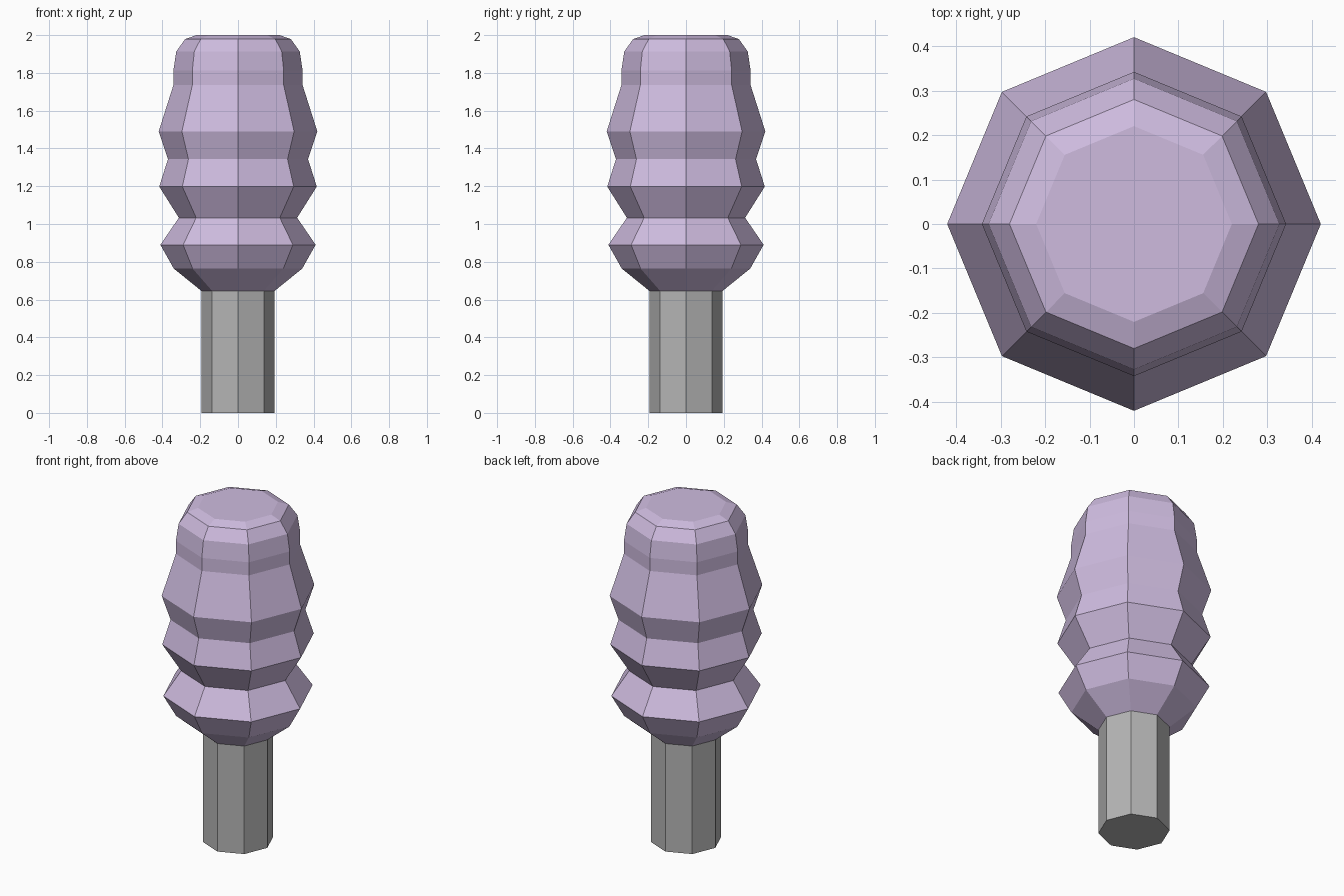
import bpy, bmesh, math

if "Cube" in bpy.data.objects:
    bpy.data.objects.remove(bpy.data.objects["Cube"])

SIDES = 8


def material(name, rgb):
    m = bpy.data.materials.new(name)
    m.diffuse_color = (*rgb, 1)
    m.use_nodes = True
    m.node_tree.nodes["Principled BSDF"].inputs["Base Color"].default_value = m.diffuse_color
    return m


def lathe(name, profile, mat):
    """Closed, flat-shaded eight-sided solid from (radius, height) points."""
    bm = bmesh.new()
    rings = [[bm.verts.new((r * math.cos(math.tau * i / SIDES),
                            r * math.sin(math.tau * i / SIDES), z))
              for i in range(SIDES)] for r, z in profile]
    for a, b in zip(rings, rings[1:]):
        for i in range(SIDES):
            j = (i + 1) % SIDES
            bm.faces.new((a[i], a[j], b[j], b[i]))
    bm.faces.new(rings[0][::-1])
    bm.faces.new(rings[-1])
    bmesh.ops.recalc_face_normals(bm, faces=bm.faces)
    mesh = bpy.data.meshes.new(name)
    bm.to_mesh(mesh)
    bm.free()
    mesh.materials.append(mat)
    obj = bpy.data.objects.new(name, mesh)
    bpy.context.collection.objects.link(obj)
    return obj


grey = material("grey", (0.46, 0.46, 0.46))
lilac = material("pale lilac", (0.62, 0.50, 0.74))

# Straight post
lathe("post", [(0.194, 0), (0.194, 0.646)], grey)

# Ridged head
lathe("ridged_head", [
    (0.194, 0.646), (0.34, 0.764), (0.411, 0.89), (0.313, 1.033),
    (0.417, 1.198), (0.371, 1.343), (0.42, 1.49), (0.342, 1.735),
    (0.342, 1.813), (0.327, 1.913), (0.28, 1.979), (0.22, 2.0),
], lilac)
